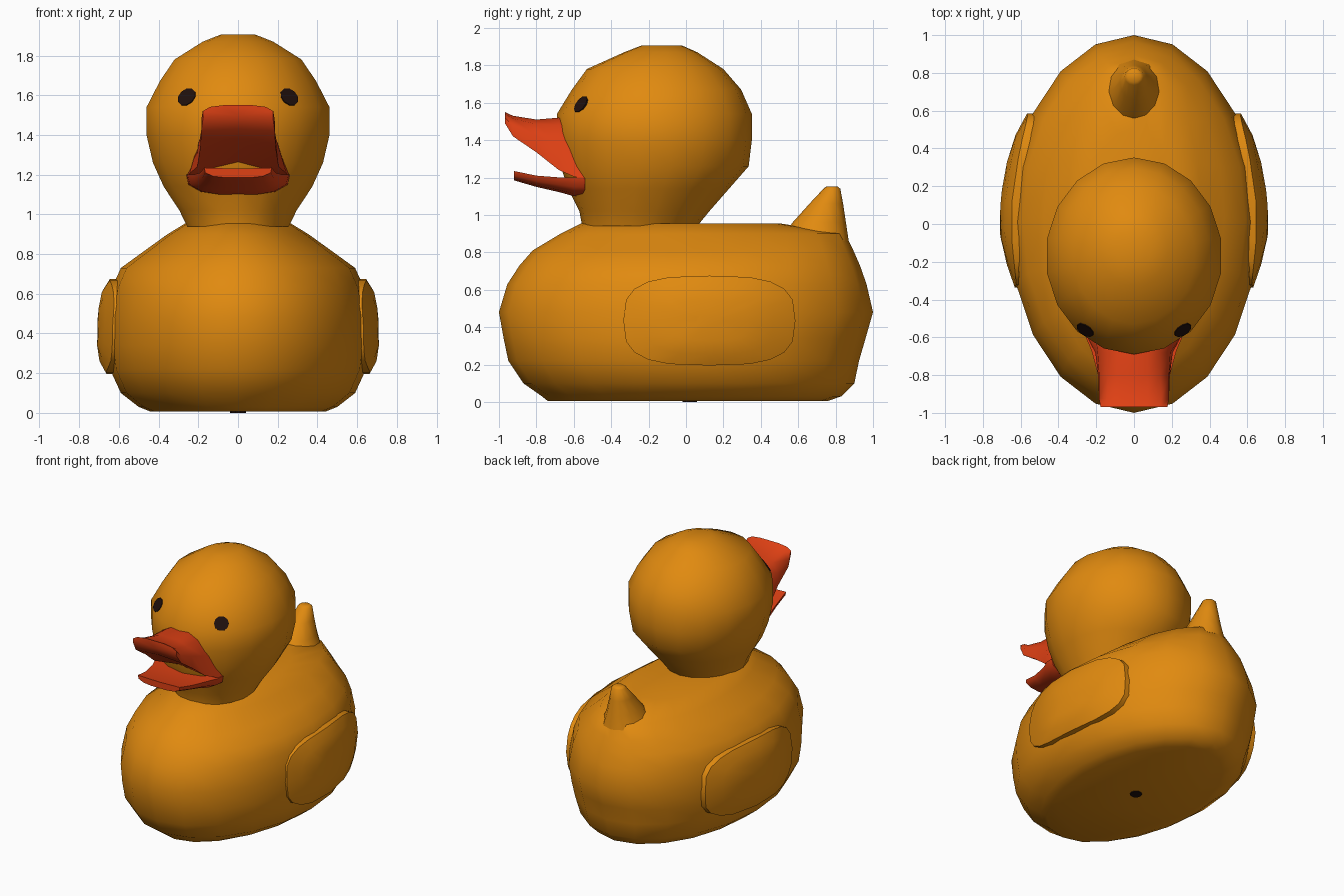
import bpy, bmesh
from math import sin, cos, pi, radians, sqrt, copysign
from mathutils import Vector

cube = bpy.data.objects.get("Cube")
if cube:
    bpy.data.objects.remove(cube)


def material(name, rgb):
    mat = bpy.data.materials.new(name)
    mat.use_nodes = True
    mat.diffuse_color = (*rgb, 1)
    mat.node_tree.nodes["Principled BSDF"].inputs["Base Color"].default_value = (*rgb, 1)
    return mat


YELLOW = material("golden_yellow", (0.75, 0.255, 0.005))
RED = material("orange_red", (0.74, 0.052, 0.007))
DARK = material("dark_brown", (0.014, 0.005, 0.004))


def loft(name, rings, mat, angle=50):
    """Skin a list of equal-length rings; sides smooth, end caps flat."""
    bm = bmesh.new()
    loops = [[bm.verts.new(p) for p in ring] for ring in rings]
    n = len(loops[0])
    for a, b in zip(loops, loops[1:]):
        for i in range(n):
            j = (i + 1) % n
            bm.faces.new((a[i], a[j], b[j], b[i])).smooth = True
    for cap in (loops[0], loops[-1]):
        bm.faces.new(cap)
    bmesh.ops.recalc_face_normals(bm, faces=bm.faces)
    mesh = bpy.data.meshes.new(name)
    bm.to_mesh(mesh)
    bm.free()
    mesh.materials.append(mat)
    mesh.set_sharp_from_angle(angle=radians(angle))
    obj = bpy.data.objects.new(name, mesh)
    bpy.context.collection.objects.link(obj)
    return obj


def oval(z, front, back, half_width, n):
    """Horizontal ellipse given by its front, back and half width."""
    mid, half = (front + back) / 2, (back - front) / 2
    return [Vector((half_width * sin(2 * pi * i / n), mid + half * cos(2 * pi * i / n), z))
            for i in range(n)]


# Body: stacked ovals (height, front, back, half width)
BODY = [
    (0.006, -0.74, 0.76, 0.44), (0.03, -0.77, 0.83, 0.50), (0.10, -0.87, 0.90, 0.59),
    (0.22, -0.95, 0.925, 0.645), (0.34, -0.975, 0.96, 0.66), (0.48, -1.0, 1.0, 0.66),
    (0.63, -0.955, 0.965, 0.635), (0.73, -0.89, 0.93, 0.59), (0.81, -0.82, 0.895, 0.48),
    (0.90, -0.67, 0.85, 0.355), (0.955, -0.56, 0.50, 0.265),
]
loft("body", [oval(*r, 20) for r in BODY], YELLOW)

# Head with neck
HEAD = [
    (0.94, -0.555, 0.06, 0.26), (1.02, -0.57, 0.125, 0.30), (1.14, -0.63, 0.23, 0.38),
    (1.26, -0.67, 0.335, 0.435), (1.40, -0.69, 0.352, 0.468), (1.54, -0.69, 0.352, 0.468),
    (1.67, -0.61, 0.295, 0.40), (1.78, -0.53, 0.20, 0.325), (1.87, -0.33, 0.06, 0.18),
    (1.905, -0.24, -0.02, 0.09),
]
head = loft("head", [oval(*r, 18) for r in HEAD], YELLOW)

# Tail
TAIL = [
    (0.86, 0.50, 0.87, 0.16), (0.96, 0.57, 0.855, 0.11), (1.06, 0.66, 0.84, 0.075),
    (1.14, 0.735, 0.825, 0.05), (1.152, 0.75, 0.81, 0.035),
]
loft("tail", [oval(*r, 12) for r in TAIL], YELLOW)


# Beak halves: arched sections running from the tip back into the head
def beak_section(y, z_edge, z_ridge, w_edge, w_ridge):
    half = [(w_ridge * 0.4, 1), (w_ridge * 0.78, 0.86),
            ((w_edge + w_ridge) / 2, 0.5), (w_edge, 0)]
    points = half + [(0, 0.1)] + [(-x, v) for x, v in reversed(half)]
    return [Vector((x, y, z_edge + v * (z_ridge - z_edge))) for x, v in points]


loft("upper_beak", [beak_section(*s) for s in (
    (-0.968, 1.49, 1.55, 0.175, 0.18), (-0.925, 1.42, 1.53, 0.185, 0.185),
    (-0.80, 1.335, 1.51, 0.19, 0.18), (-0.68, 1.24, 1.52, 0.205, 0.18),
    (-0.60, 1.205, 1.50, 0.245, 0.16), (-0.54, 1.19, 1.46, 0.26, 0.14))], RED)
loft("lower_beak", [beak_section(*s) for s in (
    (-0.92, 1.235, 1.185, 0.17, 0.16), (-0.80, 1.21, 1.15, 0.19, 0.17),
    (-0.67, 1.20, 1.12, 0.225, 0.20), (-0.60, 1.20, 1.10, 0.255, 0.23),
    (-0.54, 1.20, 1.10, 0.26, 0.24))], RED)


# Wings: raised pads that follow the side of the body
def body_x(y, z):
    for a, b in zip(BODY, BODY[1:]):
        if a[0] <= z <= b[0]:
            t = (z - a[0]) / (b[0] - a[0])
            front, back, width = (a[i] + t * (b[i] - a[i]) for i in (1, 2, 3))
            u = (2 * y - front - back) / (back - front)
            return width * sqrt(max(0, 1 - u * u))


def wing_ring(side, scale, lift, n=20):
    ring = []
    for i in range(n):
        c, s = cos(2 * pi * i / n), sin(2 * pi * i / n)
        y = 0.125 + 0.46 * scale * copysign(abs(c) ** 0.65, c)
        z = 0.435 + 0.24 * scale * copysign(abs(s) ** 0.65, s)
        fade = min(1, max(0, (y + 0.45) / 0.4)) if lift > 0 else 1
        ring.append(Vector((side * (body_x(y, z) + lift * fade), y, z)))
    return ring


for side, label in ((1, "left"), (-1, "right")):
    loft(label + "_wing", [wing_ring(side, *r) for r in (
        (1, -0.04), (1, 0.035), (0.75, 0.048), (0.45, 0.05), (0.15, 0.05))], YELLOW)


# Thin dark discs: eyes and the hole underneath
def disc(name, center, normal, radius, n=10):
    turn = normal.to_track_quat('Z', 'Y')
    loft(name, [[center + turn @ Vector((radius * cos(2 * pi * i / n),
                                         radius * sin(2 * pi * i / n), h))
                 for i in range(n)] for h in (-0.003, 0.005)], DARK, 30)


for side, label in ((1, "left"), (-1, "right")):
    _, spot, normal, _ = head.closest_point_on_mesh(Vector((side * 0.257, -0.56, 1.59)))
    disc(label + "_eye", spot, normal, 0.05)
disc("bottom_hole", Vector((0, 0.02, 0.005)), Vector((0, 0, -1)), 0.04)
